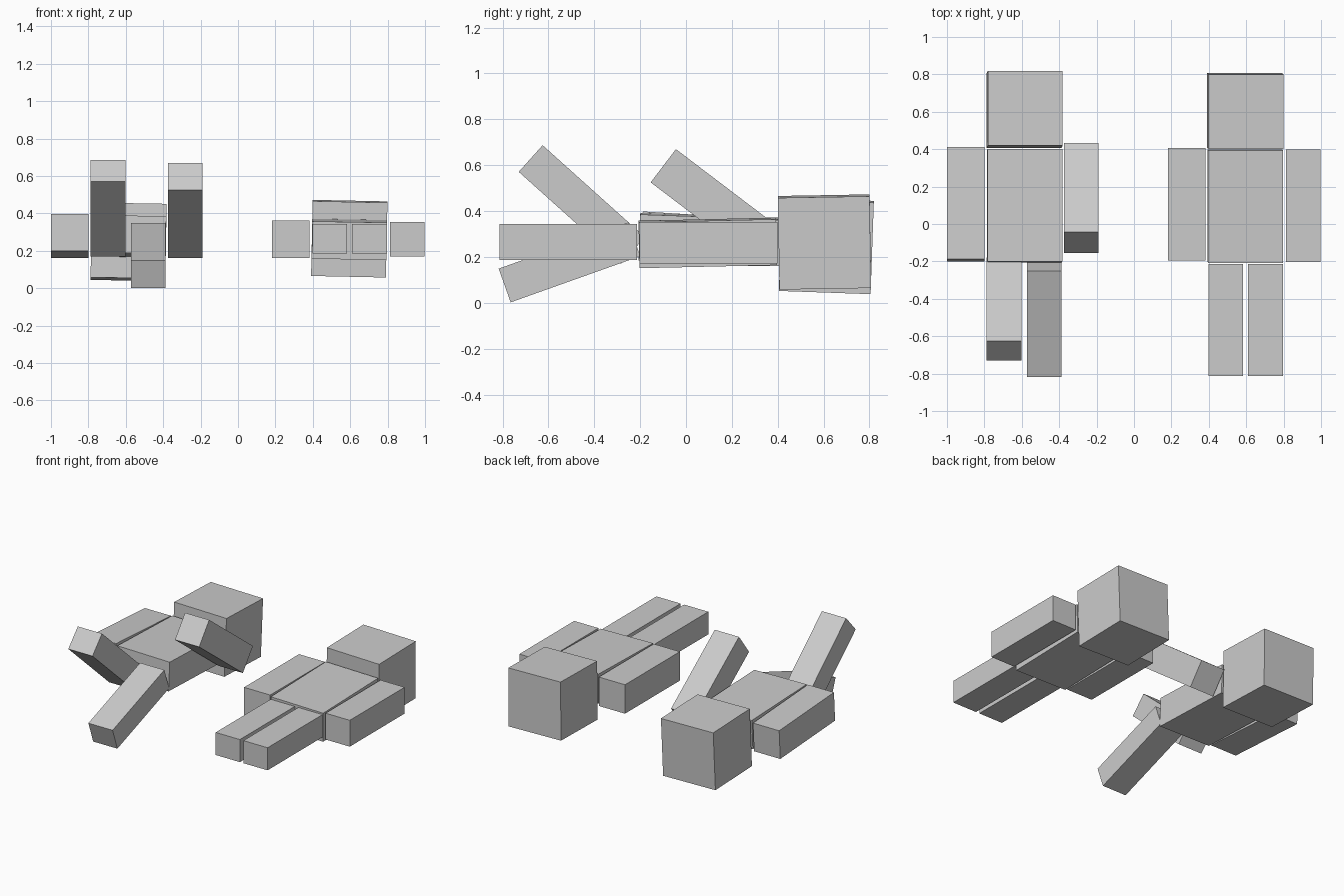
import bpy
from math import radians
from mathutils import Euler

cube = bpy.data.objects.get("Cube")
if cube:
    bpy.data.objects.remove(cube, do_unlink=True)

# One plain grey for everything
GREY = (0.6, 0.6, 0.6, 1.0)
grey = bpy.data.materials.new("plain grey")
grey.use_nodes = True
grey.diffuse_color = GREY
grey.node_tree.nodes["Principled BSDF"].inputs["Base Color"].default_value = GREY


def block(name, size, centre, pitch=0, roll=0):
    """Flat-sided box; pitch lifts its +y end, roll lowers its +x side."""
    bpy.ops.mesh.primitive_cube_add(size=1)
    ob = bpy.context.object
    ob.name = ob.data.name = name
    ob.scale = size
    ob.location = centre
    ob.rotation_euler = Euler((radians(pitch), radians(roll), 0))
    ob.data.materials.append(grey)
    return ob


HEAD = (0.40, 0.40, 0.40)
TORSO = (0.40, 0.60, 0.20)
WIDE_ARM = (0.20, 0.60, 0.20)
SLIM_ARM = (0.185, 0.60, 0.182)
LEG = (0.185, 0.60, 0.156)

# Figure with raised limbs
block("posed_head", HEAD, (-0.585, 0.612, 0.248), -2, 1)
block("posed_torso", TORSO, (-0.585, 0.097, 0.278), -2, 1)
block("posed_right_arm", WIDE_ARM, (-0.90, 0.105, 0.28), -3.5)
block("posed_left_arm", SLIM_ARM, (-0.282, 0.14, 0.416), -37.2)
block("posed_right_leg", LEG, (-0.695, -0.454, 0.4285), -41.9)
block("posed_left_leg", LEG, (-0.48, -0.508, 0.176), 19.6)

# Figure lying straight
block("flat_head", HEAD, (0.595, 0.604, 0.265), 1, 1.2)
block("flat_torso", TORSO, (0.595, 0.095, 0.261), 1.3, 1)
block("flat_right_arm", WIDE_ARM, (0.283, 0.105, 0.261))
block("flat_left_arm", SLIM_ARM, (0.904, 0.098, 0.262))
for side, x in (("right", 0.491), ("left", 0.703)):
    block(f"flat_{side}_leg", LEG, (x, -0.513, 0.265))
